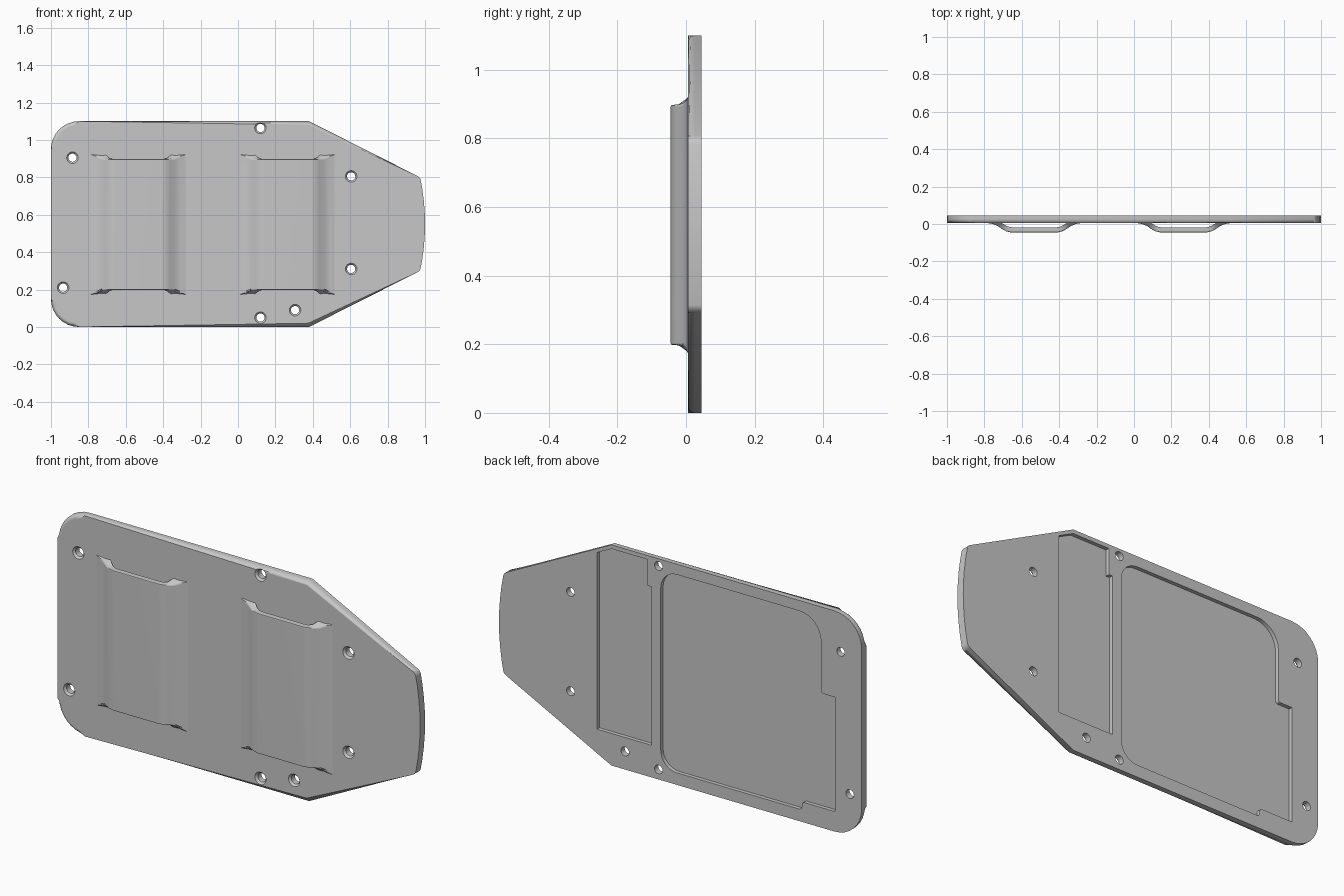
import bpy
import bmesh
import math
from mathutils import Vector

cube = bpy.data.objects.get("Cube")
if cube:
    bpy.data.objects.remove(cube, do_unlink=True)

FRONT, BACK, FLOOR = 0.006, 0.045, 0.026
MID_Z = 0.55

grey = bpy.data.materials.new("matte_grey")
grey.use_nodes = True
grey.diffuse_color = (0.57, 0.57, 0.57, 1)
grey.node_tree.nodes["Principled BSDF"].inputs["Base Color"].default_value = grey.diffuse_color


def rounded(corners, steps=8):
    """Outline from (x, z, radius) corners, filleting those with a radius."""
    out = []
    for i, (x, z, r) in enumerate(corners):
        p = Vector((x, z))
        if not r:
            out.append(p)
            continue
        a = (Vector(corners[i - 1][:2]) - p).normalized()
        b = (Vector(corners[(i + 1) % len(corners)][:2]) - p).normalized()
        half = math.acos(max(-1, min(1, a.dot(b)))) / 2
        reach = r / math.tan(half)
        centre = p + (a + b).normalized() * (r / math.sin(half))
        start, end = p + a * reach - centre, p + b * reach - centre
        sweep = math.pi - 2 * half
        for k in range(steps + 1):
            t = k / steps
            arm = start * math.sin((1 - t) * sweep) + end * math.sin(t * sweep)
            out.append(centre + arm.normalized() * r)
    return out


def loft(bm, rings):
    """Closed solid through (y, outline) rings; returns the first ring's verts."""
    loops = [[bm.verts.new((p[0], y, p[1])) for p in pts] for y, pts in rings]
    n = len(loops[0])
    bm.faces.new(loops[0])
    bm.faces.new(loops[-1][::-1])
    for lo, hi in zip(loops, loops[1:]):
        for i in range(n):
            bm.faces.new((lo[i], hi[i], hi[(i + 1) % n], lo[(i + 1) % n]))
    return loops[0]


def make_object(name, bm):
    bmesh.ops.recalc_face_normals(bm, faces=bm.faces)
    mesh = bpy.data.meshes.new(name)
    bm.to_mesh(mesh)
    bm.free()
    mesh.materials.append(grey)
    obj = bpy.data.objects.new(name, mesh)
    bpy.context.collection.objects.link(obj)
    return obj


def activate(obj):
    bpy.ops.object.select_all(action="DESELECT")
    obj.select_set(True)
    bpy.context.view_layer.objects.active = obj


def finish(obj):
    activate(obj)
    bpy.ops.object.shade_smooth_by_angle(angle=math.radians(32))
    obj.modifiers.new("even_normals", "WEIGHTED_NORMAL").keep_sharp = True


# Plate: rounded rear corners, tapered nose with a slightly bowed tip
bow = [k / 4 for k in range(-4, 5)]
tip = [(1 - 0.026 * t * t, MID_Z + 0.25 * t, 0.03 if abs(t) == 1 else 0) for t in bow]
outline = rounded([(-1, 0, 0.15), (0.38, 0, 0)] + tip + [(0.38, 1.1, 0), (-1, 1.1, 0.15)])
bm = bmesh.new()
rim = set(loft(bm, [(FRONT, outline), (BACK, outline)]))
front_edges = [e for e in bm.edges if set(e.verts) <= rim]
bmesh.ops.bevel(bm, geom=front_edges, offset=0.02, segments=4, profile=0.5, affect="EDGES")
plate = make_object("plate", bm)

# Cutters: two shallow back pockets and the countersunk screw holes
narrow_pocket = rounded([(0.46, 0.16, 0), (0.46, 1.04, 0), (0.38, 1.08, 0), (0.18, 1.08, 0),
                         (0.18, 0.95, 0), (0.16, 0.95, 0), (0.16, 0.16, 0)])
wide_pocket = rounded([(0.108, 0.06, 0.09), (0.108, 1.048, 0.09), (-0.776, 1.048, 0.12),
                       (-0.776, 0.67, 0.012), (-0.853, 0.67, 0), (-0.853, 0.1, 0),
                       (-0.67, 0.1, 0.015), (-0.67, 0.06, 0.015)])
holes = [(-0.885, 0.905), (-0.935, 0.21), (0.12, 1.064), (0.12, 0.05),
         (0.305, 0.09), (0.605, 0.805), (0.605, 0.31)]


def circle(x, z, r, n=24):
    return [(x + r * math.cos(math.tau * k / n), z + r * math.sin(math.tau * k / n))
            for k in range(n)]


bm = bmesh.new()
for pocket in (narrow_pocket, wide_pocket):
    loft(bm, [(FLOOR, pocket), (BACK + 0.02, pocket)])
for x, z in holes:
    loft(bm, [(-0.004, circle(x, z, 0.04)), (0.016, circle(x, z, 0.022)),
              (BACK + 0.02, circle(x, z, 0.022))])
cutter = make_object("cutter", bm)
cutter.hide_render = True
cut = plate.modifiers.new("cut", "BOOLEAN")
cut.operation, cut.solver, cut.object = "DIFFERENCE", "EXACT", cutter
activate(plate)
bpy.ops.object.modifier_apply(modifier=cut.name)
bpy.data.objects.remove(cutter, do_unlink=True)
finish(plate)

# Strap loops: arched bands standing off the front, flared where they meet it
outer = [(0.265, 0.012), (0.25, 0.005), (0.222, 0), (0.195, -0.011), (0.172, -0.027),
         (0.15, -0.039), (0.125, -0.045)]
inner = [(0.11, -0.019), (0.133, -0.016), (0.152, -0.008), (0.17, 0.003), (0.185, 0.012)]


def flare(y):
    return 0.025 * min(1, max(0, (y + 0.016) / 0.022)) ** 2


def strap_loop(name, centre):
    half = outer + [(-x, y) for x, y in outer[::-1]]
    profile = half + [(-x, y) for x, y in inner[::-1]] + inner
    bm = bmesh.new()
    ends = [[bm.verts.new((centre + x, y, MID_Z - 0.002 + s * (0.35 + flare(y))))
             for x, y in profile] for s in (-1, 1)]
    n, m = len(profile), len(outer)
    for i in range(n):
        j = (i + 1) % n
        bm.faces.new((ends[0][i], ends[0][j], ends[1][j], ends[1][i]))
    # End caps as quads across the band, so they follow the flare
    for end in ends:
        outside, inside = end[2:2 * m - 2], end[:2 * m - 1:-1]
        bm.faces.new((end[0], end[1], end[2], inside[0]))
        bm.faces.new((end[2 * m - 1], end[2 * m - 2], end[2 * m - 3], inside[-1]))
        for k in range(len(inside) - 1):
            bm.faces.new((outside[k], outside[k + 1], inside[k + 1], inside[k]))
    # Soften the outer end edges of the raised part
    rim = [e for e in bm.edges for end in ends
           if set(e.verts) <= set(end[2:2 * m - 2])]
    bmesh.ops.bevel(bm, geom=rim, offset=0.006, segments=2, profile=0.5, affect="EDGES")
    finish(make_object(name, bm))


strap_loop("rear_strap_loop", -0.533)
strap_loop("nose_strap_loop", 0.265)
